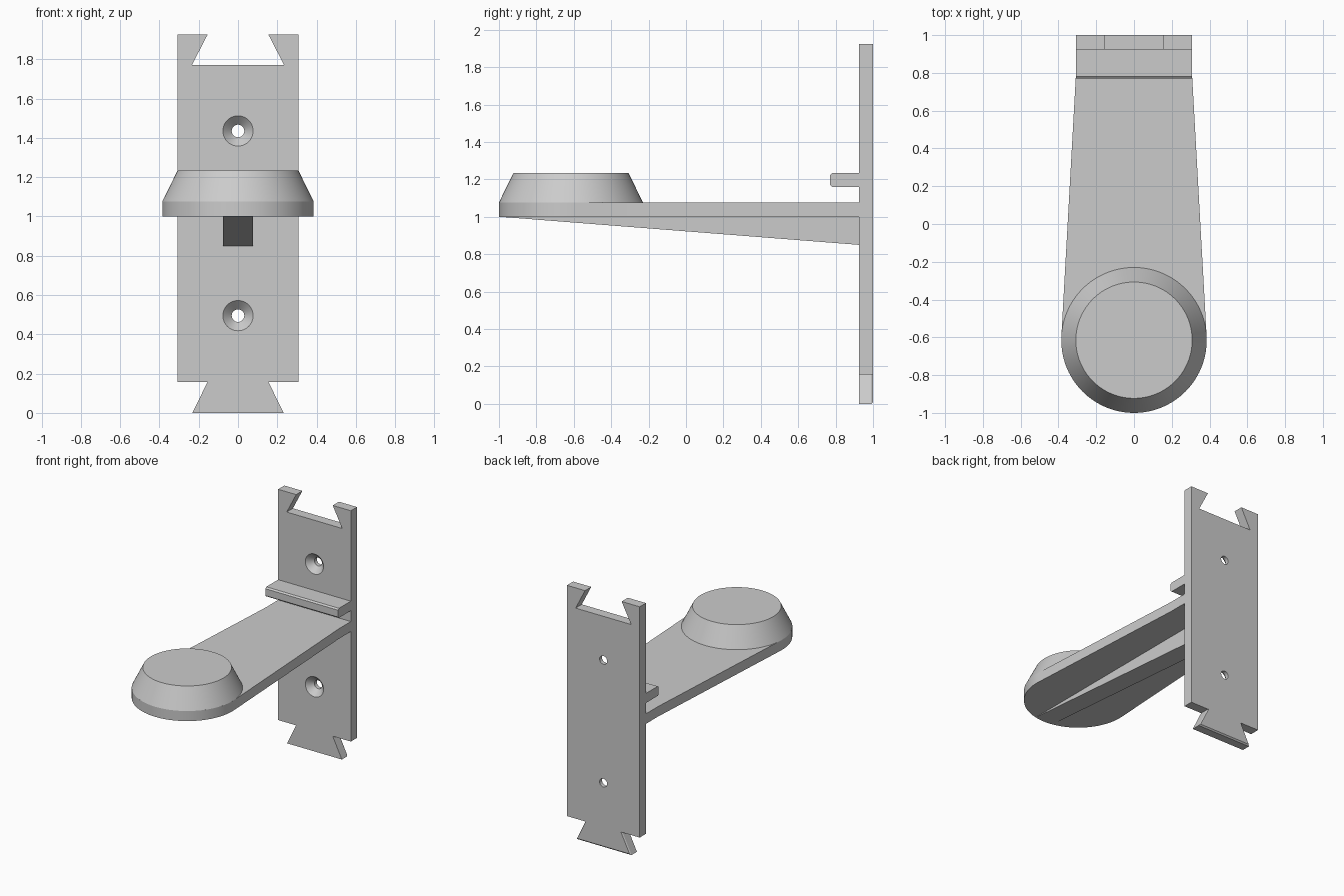
import bpy, bmesh, math
from mathutils import Vector

cube = bpy.data.objects.get("Cube")
if cube:
    bpy.data.objects.remove(cube, do_unlink=True)

grey = bpy.data.materials.new("light grey plastic")
grey.use_nodes = True
COLOR = (0.6, 0.6, 0.6, 1)
grey.diffuse_color = COLOR
grey.node_tree.nodes["Principled BSDF"].inputs["Base Color"].default_value = COLOR

# Main dimensions
HALF = 0.308            # half width of plate and lip
FRONT, BACK = 0.925, 1.0  # plate faces
RIM, TOP_R = 0.385, 0.308  # knob radii
KNOB_Y = -0.615
ARM_LOW, ARM_HIGH, KNOB_TOP = 1.0, 1.077, 1.233


def loft(name, rings):
    """Closed solid through matching rings of points."""
    bm = bmesh.new()
    loops = [[bm.verts.new(p) for p in ring] for ring in rings]
    n = len(loops[0])
    for low, high in zip(loops, loops[1:]):
        for i in range(n):
            j = (i + 1) % n
            bm.faces.new((low[i], low[j], high[j], high[i]))
    bm.faces.new(loops[0][::-1])
    bm.faces.new(loops[-1])
    bmesh.ops.recalc_face_normals(bm, faces=bm.faces)
    mesh = bpy.data.meshes.new(name)
    bm.to_mesh(mesh)
    bm.free()
    mesh.materials.append(grey)
    obj = bpy.data.objects.new(name, mesh)
    bpy.context.collection.objects.link(obj)
    return obj


def prism(name, profile, axis, start, end):
    """Extrude a 2D profile along axis 0, 1 or 2."""
    def place(p, depth):
        v = list(p)
        v.insert(axis, depth)
        return Vector(v)
    return loft(name, [[place(p, d) for p in profile] for d in (start, end)])


def circle(radius, count=96):
    return [(radius * math.cos(math.tau * i / count), radius * math.sin(math.tau * i / count))
            for i in range(count)]


def mirrored(half):
    return half + [(-x, z) for x, z in reversed(half)]


def activate(obj):
    bpy.ops.object.select_all(action="DESELECT")
    obj.select_set(True)
    bpy.context.view_layer.objects.active = obj


# Wall plate with dovetail socket at the top
plate = prism("wall_plate", mirrored([(HALF, 0.158), (HALF, 1.925), (0.155, 1.925), (0.235, 1.77)]),
              1, FRONT, BACK)

# Countersunk screw holes
for z in (0.495, 1.435):
    sections = [(0.082, 0.92), (0.032, 0.97), (0.032, 1.05)]
    cutter = loft("screw_hole_cutter", [[(x, y, z + h) for x, h in circle(r, 48)] for r, y in sections])
    cutter.hide_render = True
    activate(plate)
    cut = plate.modifiers.new("screw hole", "BOOLEAN")
    cut.object = cutter
    cut.solver = "EXACT"
    bpy.ops.object.modifier_apply(modifier=cut.name)
    bpy.data.objects.remove(cutter, do_unlink=True)

# Dovetail tongue at the bottom, back edge slightly chamfered
tongue = mirrored([(0.155, 0.158), (0.232, 0)])
eased = mirrored([(0.149, 0.158), (0.222, 0.01)])
loft("dovetail_tongue", [[(x, y, z) for x, z in prof]
                         for prof, y in ((tongue, FRONT), (tongue, 0.99), (eased, BACK))])

# Tapered arm with a rounded end
arc = [math.radians(177 + 186 * i / 48) for i in range(49)]
outline = [(RIM * math.cos(a), KNOB_Y + RIM * math.sin(a)) for a in arc]
outline += [(HALF, 0.78), (HALF, FRONT), (-HALF, FRONT), (-HALF, 0.78)]
arm = prism("arm", outline, 2, ARM_LOW, ARM_HIGH)

# Conical knob on the arm's end
knob = loft("end_knob", [[(x, KNOB_Y + y, z) for x, y in circle(r)]
                         for r, z in ((RIM, ARM_HIGH), (TOP_R, KNOB_TOP))])

# Wedge rib under the arm
prism("support_rib", [(-0.992, ARM_LOW), (FRONT, ARM_LOW), (FRONT, 0.85)], 0, -0.077, 0.077)

# Retaining lip with eased front edges
prism("retaining_lip", [(FRONT, 1.16), (FRONT, KNOB_TOP), (0.782, KNOB_TOP), (0.77, 1.223),
                        (0.77, 1.17), (0.782, 1.16)], 0, -HALF, HALF)

for obj in (plate, arm, knob):
    activate(obj)
    bpy.ops.object.shade_smooth_by_angle(angle=math.radians(20))
